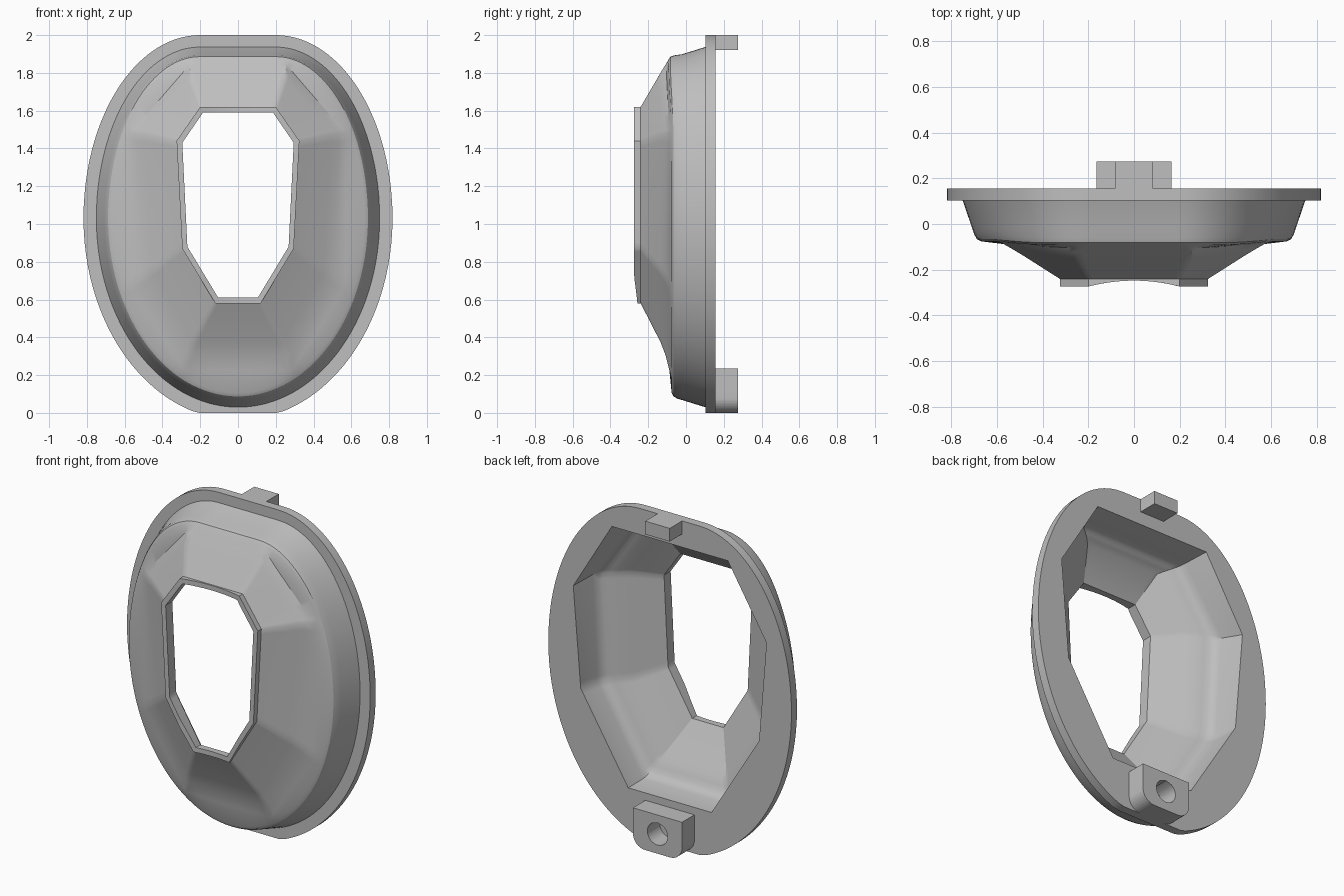
import bpy, bmesh, math
from mathutils import Vector

cube = bpy.data.objects.get("Cube")
if cube:
    bpy.data.objects.remove(cube)

grey = bpy.data.materials.new("plain grey")
grey.use_nodes = True
grey.diffuse_color = (0.52, 0.52, 0.52, 1)
grey.node_tree.nodes["Principled BSDF"].inputs["Base Color"].default_value = (0.52, 0.52, 0.52, 1)

MID = 1.03      # height of the widest point of the oval
FLAT = 0.2      # half width of the straight top edge


def subdivide(corners, n):
    """Walk round a closed outline with n steps on each edge."""
    pts = []
    for a, b in zip(corners, corners[1:] + corners[:1]):
        pts += [Vector(a).lerp(Vector(b), i / n) for i in range(n)]
    return pts


def octagon(*half, n=18):
    """Mirrored octagon from its four +x corners, top to bottom."""
    return subdivide(list(half) + [(-x, z) for x, z in reversed(half)], n)


def blend(a, b, t):
    """Outline part of the way from a to b."""
    return [p.lerp(q, t) for p, q in zip(a, b)]


def oval(a, top, bottom, guide):
    """Flat-topped egg, sampled along rays through the guide outline."""
    centre = Vector((0, MID))

    def inside(p):
        h = p.y - MID
        if h > 0:
            return (max(abs(p.x) - FLAT, 0) / (a - FLAT)) ** 2 + (h / (top - MID)) ** 2 < 1
        return (p.x / a) ** 2 + (h / (MID - bottom)) ** 2 < 1 and p.y > 0

    pts = []
    for g in guide:
        d = (g - centre).normalized()
        lo, hi = 0, 2
        for _ in range(30):
            m = (lo + hi) / 2
            lo, hi = (m, hi) if inside(centre + d * m) else (lo, m)
        pts.append(centre + d * lo)
    return pts


def loft(name, rings):
    """Join (outline, depth) rings into a closed ring-shaped solid."""
    bm = bmesh.new()
    loops = []
    for pts, y in rings:
        loops.append([bm.verts.new((p.x, y(p) if callable(y) else y, p.y)) for p in pts])
    for a, b in zip(loops, loops[1:] + loops[:1]):
        for i in range(len(a)):
            j = (i + 1) % len(a)
            bm.faces.new((a[i], a[j], b[j], b[i]))
    return finish(name, bm)


def finish(name, bm):
    bmesh.ops.recalc_face_normals(bm, faces=bm.faces[:])
    mesh = bpy.data.meshes.new(name)
    bm.to_mesh(mesh)
    bm.free()
    mesh.materials.append(grey)
    ob = bpy.data.objects.new(name, mesh)
    bpy.context.collection.objects.link(ob)
    bpy.ops.object.select_all(action="DESELECT")
    ob.select_set(True)
    bpy.context.view_layer.objects.active = ob
    bpy.ops.object.shade_smooth_by_angle(angle=math.radians(30))
    return ob


def lip_front(p):
    """Front of the window lip, hollowed towards the middle."""
    return -0.248 - 0.026 * min(1, (p.x / 0.2) ** 2)


def shoulder(y):
    """Depth that swells forward a little towards the top."""
    def depth(p):
        t = min(max((p.y - 1.45) / 0.4, 0), 1)
        return y - 0.016 * t * t * (3 - 2 * t)
    return depth


# Outlines of the window, the sloping front and the cavity
window_outer = octagon((0.2, 1.62), (0.325, 1.44), (0.295, 0.87), (0.12, 0.58))
window_inner = octagon((0.185, 1.59), (0.295, 1.43), (0.268, 0.88), (0.105, 0.61))
slope_low = octagon((0.25, 1.775), (0.49, 1.475), (0.455, 0.75), (0.235, 0.375))
slope_mid = octagon((0.255, 1.82), (0.535, 1.48), (0.51, 0.71), (0.265, 0.305))
slope_foot = octagon((0.25, 1.85), (0.57, 1.48), (0.57, 0.67), (0.285, 0.225))
cavity_back = octagon((0.39, 1.84), (0.65, 1.41), (0.60, 0.80), (0.28, 0.28))
cavity_wall = octagon((0.355, 1.815), (0.615, 1.435), (0.58, 0.79), (0.275, 0.285))
cavity_slope = octagon((0.25, 1.76), (0.455, 1.45), (0.425, 0.81), (0.2, 0.43))

# Domed shell with flange, window lip and hollow back
loft("domed_shell", [
    (window_inner, lip_front),
    (window_outer, lip_front),
    (window_outer, -0.24),
    (slope_low, shoulder(-0.135)),
    (slope_mid, shoulder(-0.108)),
    (slope_foot, shoulder(-0.088)),
    (oval(0.67, 1.872, 0.105, slope_foot), shoulder(-0.076)),
    (oval(0.688, 1.886, 0.087, slope_foot), shoulder(-0.066)),
    (oval(0.7, 1.893, 0.075, slope_foot), shoulder(-0.045)),
    (oval(0.708, 1.899, 0.068, slope_foot), -0.02),
    (oval(0.75, 1.937, 0.03, slope_foot), 0.102),
    (oval(0.818, 2.0, -0.038, slope_foot), 0.102),
    (oval(0.818, 2.0, -0.038, slope_foot), 0.155),
    (cavity_back, 0.155),
    (cavity_wall, 0.02),
    (blend(cavity_wall, cavity_slope, 0.08), -0.012),
    (blend(cavity_wall, cavity_slope, 0.22), -0.033),
    (blend(cavity_wall, cavity_slope, 0.42), -0.046),
    (blend(cavity_wall, cavity_slope, 0.68), -0.066),
    (cavity_slope, -0.1),
    (window_inner, -0.21),
])

# Bottom lug with rounded lower corners and a round hole
W, TOP, R = 0.165, 0.235, 0.08
arc = [(W - R + R * math.cos(t), R - R * math.sin(t))
       for t in (math.pi / 2 * i / 8 for i in range(9))]
outline = subdivide([(-W, TOP), (W, TOP)] + arc + [(-x, z) for x, z in reversed(arc)], 4)
hub = Vector((0, 0.12))
hole = [hub + (p - hub).normalized() * 0.068 for p in outline]
loft("bottom_lug", [(outline, 0.15), (outline, 0.274), (hole, 0.274), (hole, 0.15)])

# Top tab
bm = bmesh.new()
bmesh.ops.create_cube(bm, size=1)
for v in bm.verts:
    v.co = (v.co.x * 0.165, 0.212 + v.co.y * 0.124, 1.96 + v.co.z * 0.08)
finish("top_tab", bm)
